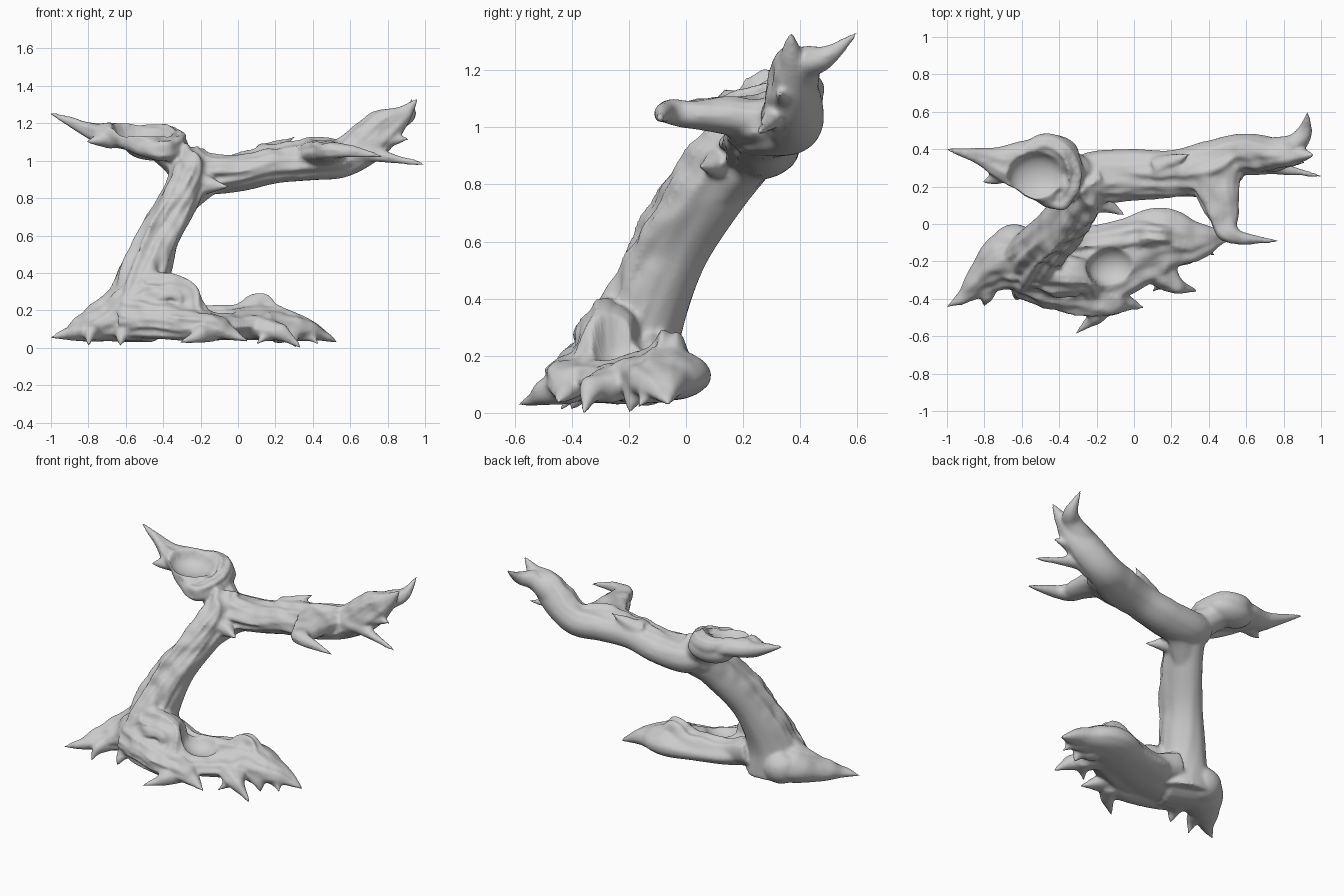
import bpy, bmesh, math
from mathutils import Vector, noise, Matrix

bm = bmesh.new()
Z, Y = Vector((0, 0, 1)), Vector((0, 1, 0))


def spline(pts, steps):
    """Catmull-Rom through rows of (x, y, z, side radius, up radius)."""
    rows = [list(p) if len(p) == 5 else list(p) + [p[3]] for p in pts]
    ext = [[2 * a - b for a, b in zip(rows[0], rows[1])]] + rows
    ext.append([2 * a - b for a, b in zip(rows[-1], rows[-2])])
    out = []
    for i in range(1, len(ext) - 2):
        for k in range(steps):
            t = k / steps
            out.append([0.5 * (2 * b + (c - a) * t + (2 * a - 5 * b + 4 * c - d) * t * t
                               + (3 * b - a - 3 * c + d) * t ** 3)
                        for a, b, c, d in zip(*ext[i - 1:i + 3])])
    return out + [rows[-1]]


def limb(*pts, ref=Z, bark=0.12, freq=2.6, sides=48, steps=8):
    """Tapering tube with lengthwise bark ridges on its front and top."""
    rows = spline(pts, steps)
    cen = [Vector(r[:3]) for r in rows]
    rings, s = [], 0
    for i, r in enumerate(rows):
        t = (cen[min(i + 1, len(cen) - 1)] - cen[max(i - 1, 0)]).normalized()
        u = (ref - t * t.dot(ref)).normalized()
        v = t.cross(u)
        s += (cen[i] - cen[i - 1]).length if i else 0
        ring = []
        for k in range(sides):
            a = 2 * math.pi * k / sides
            d = u * math.cos(a) + v * math.sin(a)
            w = min(1, max(0.1, 0.5 - 0.7 * d.y + 0.5 * d.z))
            seed = pts[0][0] * 9 + pts[0][1] * 5
            n = noise.noise(Vector((math.cos(a) * freq + seed, math.sin(a) * freq, s * 2.5)))
            n += 0.7 * noise.noise(Vector((math.cos(a) * 5 + seed, math.sin(a) * 5, s * 4 + 7)))
            f = 1 + bark * w * n
            ring.append(bm.verts.new(cen[i] + u * math.cos(a) * max(r[4], .004) * f
                                     + v * math.sin(a) * max(r[3], .004) * f))
        rings.append(ring)
    for a, b in zip(rings, rings[1:]):
        for k in range(sides):
            j = (k + 1) % sides
            bm.faces.new((a[k], a[j], b[j], b[k]))
    bm.faces.new(rings[0][::-1])
    bm.faces.new(rings[-1])


def lump(c, r):
    m = Matrix.Translation(c) @ Matrix.Diagonal((*r, 1))
    bmesh.ops.create_icosphere(bm, subdivisions=4, radius=1, matrix=m)


# leaning trunk, flaring into base and branch
limb((-.54, -.2, .08, .19, .18), (-.53, -.18, .25, .16, .16), (-.49, -.12, .42, .135, .14),
     (-.42, -.04, .6, .112, .135), (-.31, .09, .8, .105, .14), (-.255, .2, .93, .11, .13),
     (-.28, .27, 1.02, .1, .1), ref=Y, bark=.25, freq=3.2)
limb((-.38, .02, .68, .07), (-.26, .16, .83, .09), (-.14, .24, .91, .09), (.05, .27, .93, .08), bark=.2)
# long right branch and its prongs
limb((-.33, .25, .96, .1, .09), (-.2, .26, .93, .13, .11), (0, .27, .94, .13, .105),
     (.2, .27, .98, .125, .1), (.4, .3, 1.005, .145, .108), (.55, .365, 1.015, .115, .105),
     (.68, .37, 1.09, .105, .11), (.79, .37, 1.18, .075, .1), (.88, .37, 1.245, .045, .055),
     (.96, .37, 1.33, .006), bark=.25)
limb((.74, .38, 1.15, .085), (.85, .42, 1.22, .06), (.91, .49, 1.25, .042), (.93, .6, 1.33, .006))
limb((.6, .32, 1.05, .06), (.75, .3, 1.03, .038), (1.01, .254, .974, .006))
limb((.74, .34, 1.11, .06), (.82, .34, 1.11, .035), (.91, .33, 1.115, .006))
limb((.43, .27, 1.03, .16, .085), (.455, .16, 1.045, .115, .075), (.48, .05, 1.05, .085, .06),
     (.49, -.02, 1.05, .068, .05), (.54, -.07, 1.055, .047, .04), (.64, -.085, 1.045, .028),
     (.775, -.09, 1.02, .005), bark=.3)
limb((.12, .3, 1.03, .06), (.21, .34, 1.07, .035), (.31, .375, 1.135, .005))
limb((-.27, .15, .88, .08), (-.15, .1, .87, .045), (-.05, .05, .86, .006))
# left branch with a hollow knot tilted to the front
limb((-.26, .24, .95, .1), (-.36, .28, 1.04, .12, .09), (-.48, .29, 1.1, .17, .07),
     (-.6, .31, 1.13, .14, .07), (-.72, .33, 1.145, .09, .06), (-.82, .36, 1.175, .05, .04),
     (-1.01, .405, 1.256, .005), bark=.25)
limb((-.68, .28, 1.12, .06), (-.74, .25, 1.11, .035), (-.81, .224, 1.1, .006))
limb((-.72, .34, 1.165, .05), (-.6, .37, 1.16, .045), (-.48, .43, 1.135, .055), (-.37, .38, 1.125, .06),
     (-.33, .25, 1.085, .06), (-.39, .125, 1.05, .055), (-.5, .16, 1.065, .045), (-.62, .22, 1.11, .04),
     bark=.3)
lump((-.45, .37, 1.085), (.16, .11, .085))
# spreading root base
limb((-.45, -.25, .15, .18, .12), (-.65, -.19, .15, .17, .12), (-.8, -.28, .105, .095, .075),
     (-.9, -.38, .078, .045, .04), (-1.005, -.45, .055, .006), bark=.25)
limb((-.48, -.22, .31, .12, .1), (-.6, -.22, .24, .12, .1), (-.72, -.24, .16, .1, .08),
     (-.85, -.33, .1, .05), bark=.3)
limb((-.6, -.23, .17, .17, .12), (-.4, -.26, .17, .19, .12), (-.2, -.22, .13, .21, .09),
     (0, -.14, .12, .18, .08), (.15, -.08, .13, .17, .09), (.3, -.09, .11, .12, .07),
     (.4, -.08, .09, .075, .05), (.53, -.06, .03, .006), bark=.25)
limb((-.58, -.32, .14, .08, .09), (-.45, -.37, .15, .09, .1), (-.3, -.39, .125, .1, .085),
     (-.12, -.41, .11, .08, .065), (-.05, -.42, .08, .05, .04), (.055, -.45, .035, .006), bark=.35)
limb((-.14, -.4, .1, .07), (-.2, -.49, .07, .045), (-.315, -.59, .025, .006))
limb((.05, -.12, .13, .1, .08), (.15, -.26, .1, .085, .06), (.23, -.33, .08, .045), (.335, -.355, 0, .006))
limb((.18, -.26, .09, .06), (.14, -.32, .06, .03), (.1, -.36, .02, .006))
limb((.22, -.14, .1, .08), (.28, -.18, .07, .05), (.31, -.2, 0, .006))
limb((.32, -.1, .09, .06), (.39, -.14, .06, .03), (.43, -.17, .02, .006))
limb((-.76, -.3, .1, .06), (-.79, -.39, .07, .035), (-.8, -.44, .01, .006))
limb((-.6, -.3, .1, .07), (-.62, -.36, .07, .04), (-.63, -.4, .01, .006))
# stump shoulder, then the rear wall of the basin rising to a peak
limb((-.54, -.23, .26, .1), (-.43, -.27, .27, .12), (-.34, -.28, .28, .11), (-.28, -.29, .24, .1),
     (-.24, -.32, .14, .09), bark=.35)
limb((-.42, -.12, .2, .1), (-.25, -.12, .15, .08), (-.06, -.08, .14, .085), (.05, -.06, .18, .08, .07),
     (.11, -.06, .225, .06, .07), (.17, -.07, .16, .08), (.3, -.12, .11, .07), bark=.35)
lump((-.64, -.11, .15), (.12, .11, .11))

mesh = bpy.data.meshes.new("dead_tree")
bm.to_mesh(mesh)
bm.free()
tree = bpy.data.objects.new("dead_tree", mesh)
bpy.context.collection.objects.link(tree)


def bake(*mods):
    """Add (type, settings) modifiers and apply the result to the tree."""
    for kind, opts in mods:
        m = tree.modifiers.new(kind.title(), kind)
        for k, val in opts.items():
            setattr(m, k, val)
    ev = tree.evaluated_get(bpy.context.evaluated_depsgraph_get())
    new = bpy.data.meshes.new_from_object(ev)
    tree.modifiers.clear()
    tree.data = new


# fuse all limbs into one skin
bake(("REMESH", {"mode": 'VOXEL', "voxel_size": .01}), ("SMOOTH", {"factor": .5, "iterations": 7}))

# press hollows into the knot and root base, roughen the front and top
hollows = [((-.52, .25, 1.18), (.15, .13, .09)), ((-.12, -.23, .25), (.13, .11, .1))]
normals = [v.normal.copy() for v in tree.data.vertices]
for v, n in zip(tree.data.vertices, normals):
    w = min(1, max(0, .4 - .6 * n.y + .5 * n.z))
    v.co += n * w * .012 * noise.noise(v.co * 12)
    for c, r in hollows:
        q = ((v.co.x - c[0]) / r[0]) ** 2 + ((v.co.y - c[1]) / r[1]) ** 2
        if q < 1 and abs(v.co.z - c[2]) < r[2] * .95:
            v.co.z = min(v.co.z, c[2] - r[2] * math.sqrt(1 - q))
bake(("SMOOTH", {"factor": .5, "iterations": 4}))
tree.data.polygons.foreach_set("use_smooth", [True] * len(tree.data.polygons))
tree.data.update()
